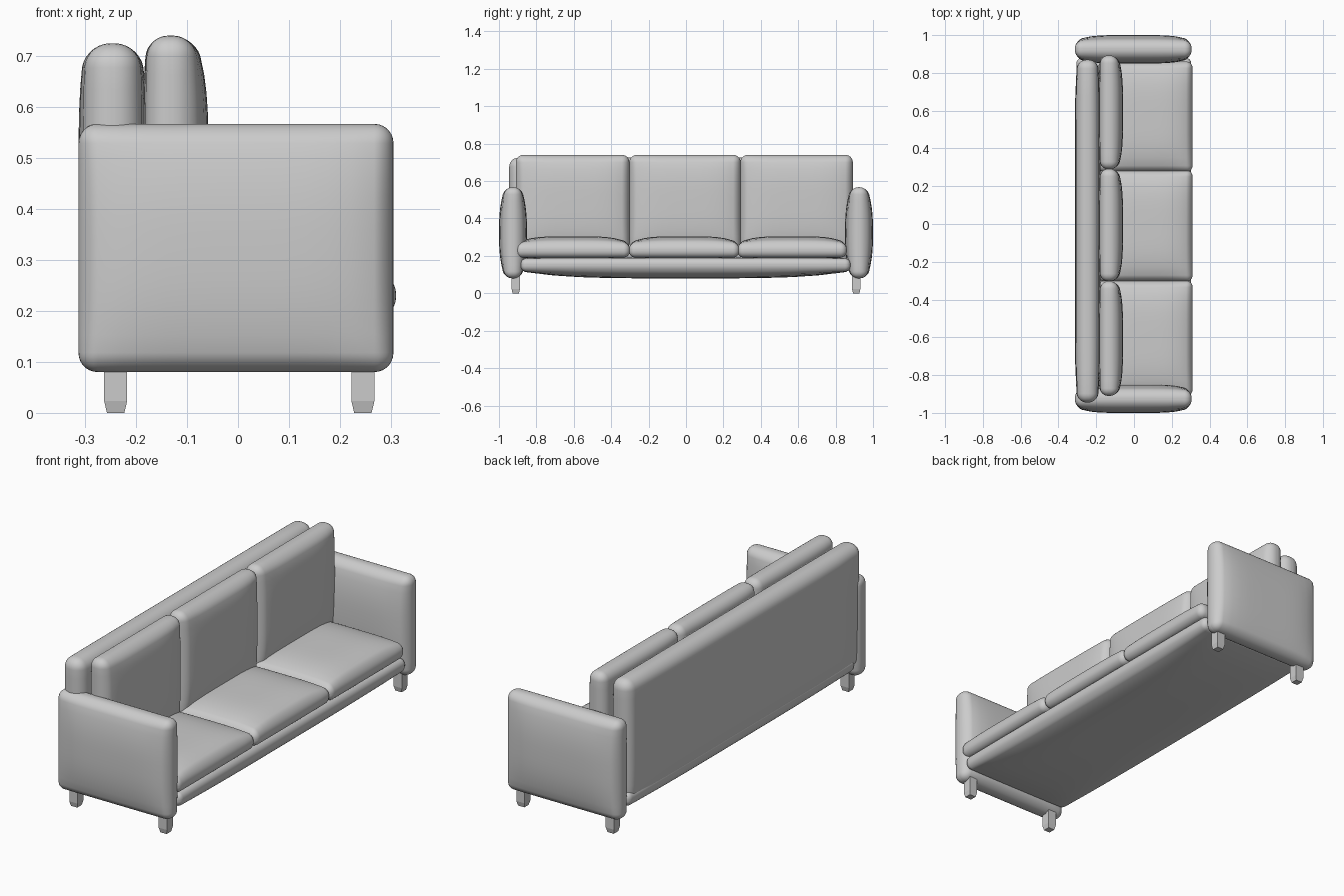
import bpy, bmesh
from mathutils import Vector

if "Cube" in bpy.data.objects:
    bpy.data.objects.remove(bpy.data.objects["Cube"])

CUTS, ZONE = 19, 0.6   # grid density and share of the grid kept for the flat zone


def finish(name, bm, smooth):
    bmesh.ops.recalc_face_normals(bm, faces=bm.faces)
    me = bpy.data.meshes.new(name)
    bm.to_mesh(me)
    bm.free()
    for p in me.polygons:
        p.use_smooth = smooth
    ob = bpy.data.objects.new(name, me)
    bpy.context.collection.objects.link(ob)
    return ob


def pillow(name, lo, hi, axis, seam, edge, r, power):
    """Rounded slab, thin along axis, swelling from its edge to the lo/hi extents."""
    lo, hi = Vector(lo), Vector(hi)
    mid, half = (lo + hi) / 2, (hi - lo) / 2
    up, down = (hi[axis] - seam) / edge, (seam - lo[axis]) / edge
    mid[axis], half[axis] = seam, edge
    bm = bmesh.new()
    bmesh.ops.create_cube(bm, size=2)
    bmesh.ops.subdivide_edges(bm, edges=bm.edges[:], cuts=CUTS, use_grid_fill=True)
    for v in bm.verts:
        core, rest = Vector(), Vector()
        for i in range(3):
            u, s = abs(v.co[i]), 1 if v.co[i] >= 0 else -1
            core[i] = s * min(u / ZONE, 1) * (half[i] - r)
            rest[i] = s * max(u - ZONE, 0) / (1 - ZONE)
        # faces of the core are pushed out by the rounding radius
        co = core + rest.normalized() * r
        swell = 1.0
        for i in range(3):
            if i != axis:
                swell *= max(0, 1 - abs(co[i] / half[i]) ** power[i])
        side = up if co[axis] > 0 else down
        co[axis] *= 1 + (side - 1) * swell
        v.co = mid + co
    return finish(name, bm, True)


def leg(name, x, y):
    """Square peg with a tapered foot."""
    bm = bmesh.new()
    rings = []
    for z, w in ((0, 0.017), (0.023, 0.0225), (0.13, 0.0225)):
        rings.append([bm.verts.new((x + a * w, y + b * w, z))
                      for a, b in ((-1, -1), (1, -1), (1, 1), (-1, 1))])
    for a, b in zip(rings, rings[1:]):
        for i in range(4):
            j = (i + 1) % 4
            bm.faces.new((a[i], a[j], b[j], b[i]))
    bm.faces.new(rings[0])
    bm.faces.new(rings[-1])
    return finish(name, bm, False)


# Arms and legs
for label, s in (("left", -1), ("right", 1)):
    y0, y1 = sorted((s * 0.85, s * 1.0))
    pillow(label + "_arm", (-0.313, y0, 0.08), (0.305, y1, 0.567), 1,
           s * 0.925, 0.043, 0.038, (5, 1, 2.6))
    leg(label + "_back_leg", -0.24, s * 0.91)
    leg(label + "_front_leg", 0.245, s * 0.91)

# Base and backrest
pillow("base", (-0.305, -0.885, 0.08), (0.303, 0.88, 0.195), 2,
       0.152, 0.034, 0.03, (5, 4, 1))
pillow("backrest", (-0.313, -0.945, 0.125), (-0.178, 0.87, 0.725), 0,
       -0.246, 0.053, 0.048, (1, 8, 4))

# Seat cushions
for i, (a, b) in enumerate(((-0.91, -0.30), (-0.305, 0.285), (0.275, 0.86))):
    pillow(f"seat_cushion_{i + 1}", (-0.19, a, 0.187), (0.31, b, 0.305), 2,
           0.23, 0.038, 0.034, (4, 4, 1))

# Back cushions
for i, (a, b) in enumerate(((-0.91, -0.303), (-0.303, 0.292), (0.29, 0.892))):
    pillow(f"back_cushion_{i + 1}", (-0.187, a, 0.23), (-0.058, b, 0.74), 0,
           -0.132, 0.045, 0.04, (1, 4, 3.5))
